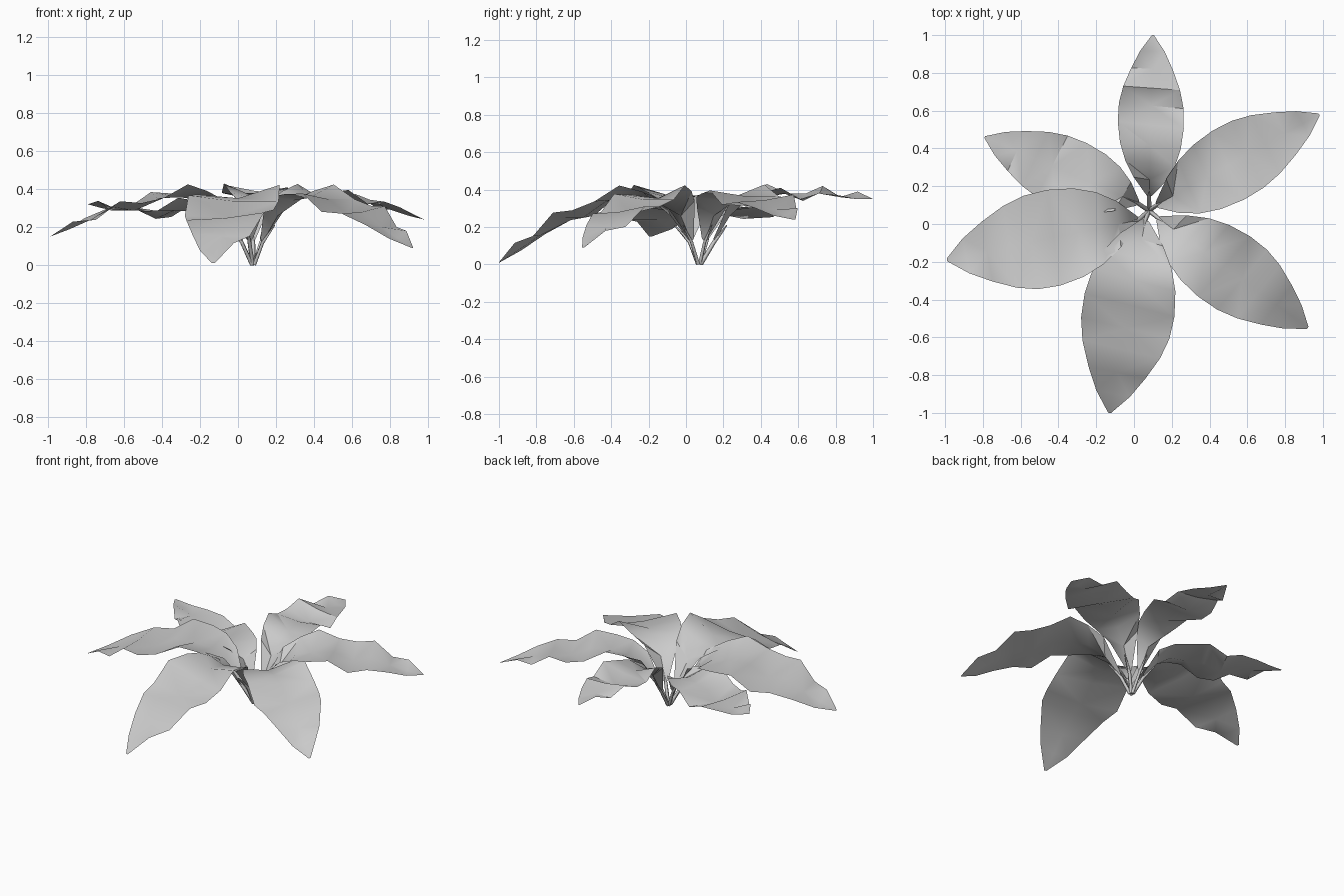
import bpy
import bmesh
from math import pi, sin
from mathutils import Vector

cube = bpy.data.objects.get("Cube")
if cube:
    bpy.data.objects.remove(cube)

grey = bpy.data.materials.new("plain_grey")
grey.use_nodes = True
shade = (0.6, 0.6, 0.6, 1)
grey.diffuse_color = shade
grey.node_tree.nodes["Principled BSDF"].inputs["Base Color"].default_value = shade

ROOT = Vector((0.08, 0.07, 0))

# Rows along a leaf: distance, half width, left, middle and right heights
ROWS = [
    (0.00, 0.08, 0.14, 0.12, 0.14),
    (0.10, 0.48, 0.34, 0.26, 0.31),
    (0.20, 0.75, 0.39, 0.34, 0.36),
    (0.31, 0.92, 0.43, 0.36, 0.38),
    (0.44, 1.00, 0.38, 0.38, 0.41),
    (0.56, 0.98, 0.38, 0.34, 0.35),
    (0.67, 0.86, 0.42, 0.39, 0.38),
    (0.79, 0.63, 0.36, 0.36, 0.37),
    (0.90, 0.37, 0.39, 0.35, 0.35),
    (1.00, 0.03, 0.35, 0.35, 0.35),
]

# Leaf name: base, tip, half width, droop at the tip, sink of the middle
LEAVES = {
    "back_leaf": ((0.08, 0.15), (0.10, 1.0), 0.175, 0.0, 0.0),
    "back_left_leaf": ((0.12, 0.10), (0.98, 0.58), 0.20, 0.11, 0.0),
    "front_left_leaf": ((0.13, 0.03), (0.92, -0.55), 0.21, 0.26, 0.0),
    "front_leaf": ((0.06, 0.02), (-0.13, -1.0), 0.245, 0.34, 0.0),
    "front_right_leaf": ((0.02, 0.02), (-0.99, -0.19), 0.255, 0.20, 0.0),
    "back_right_leaf": ((0.02, 0.11), (-0.79, 0.46), 0.185, 0.03, 0.09),
}


def add_leaf(name, base, tip, half_width, droop, sink):
    """Creased, wavy blade bending down towards its tip."""
    base, tip = Vector(base), Vector(tip)
    axis = tip - base
    side = Vector((-axis.y, axis.x)).normalized() * half_width
    bm = bmesh.new()
    grid = []
    for t, w, *heights in ROWS:
        sag = droop * max(0, (t - 0.25) / 0.75) ** 1.5 + sink * sin(pi * t)
        row = []
        for s, z in zip((1, 0, -1), heights):
            # Slanted rows make the ripples run diagonally
            slant = 0.03 * s * w * (1 - t)
            p = base + axis * (t + slant) + side * s * w
            row.append(bm.verts.new((p.x, p.y, z - sag)))
        grid.append(row)
    for i, (a, b) in enumerate(zip(grid, grid[1:])):
        for j in range(2):
            quad = [a[j], a[j + 1], b[j + 1], b[j]]
            k = (i + j) % 2
            bm.faces.new((quad[k], quad[k + 1], quad[k + 2]))
            bm.faces.new((quad[k], quad[k + 2], quad[(k + 3) % 4]))
    bmesh.ops.recalc_face_normals(bm, faces=bm.faces)
    if sum(f.normal.z for f in bm.faces) < 0:
        bmesh.ops.reverse_faces(bm, faces=bm.faces)
    mesh = bpy.data.meshes.new(name)
    bm.to_mesh(mesh)
    bm.free()
    mesh.materials.append(grey)
    leaf = bpy.data.objects.new(name, mesh)
    bpy.context.collection.objects.link(leaf)
    bpy.ops.object.select_all(action="DESELECT")
    leaf.select_set(True)
    bpy.context.view_layer.objects.active = leaf
    bpy.ops.object.shade_smooth_by_angle(angle=0.75)


def add_stem(name, base, tip):
    """Thin square stalk from the root to the underside of a leaf."""
    base, tip = Vector(base), Vector(tip)
    end = base.lerp(tip, 0.08)
    start = ROOT.lerp(base.to_3d(), 0.12)
    curve = bpy.data.curves.new(name, "CURVE")
    curve.dimensions = "3D"
    curve.bevel_depth = 0.012
    curve.bevel_resolution = 0
    curve.use_fill_caps = True
    spline = curve.splines.new("POLY")
    spline.points.add(2)
    path = [(start.x, start.y, 0.003), (base.x, base.y, 0.12), (end.x, end.y, 0.21)]
    for point, co, size in zip(spline.points, path, (1, 0.9, 0.3)):
        point.co = (*co, 1)
        point.radius = size
    curve.materials.append(grey)
    bpy.context.collection.objects.link(bpy.data.objects.new(name, curve))


for name, (base, tip, half_width, droop, sink) in LEAVES.items():
    add_leaf(name, base, tip, half_width, droop, sink)
    add_stem(name.replace("leaf", "stem"), base, tip)
